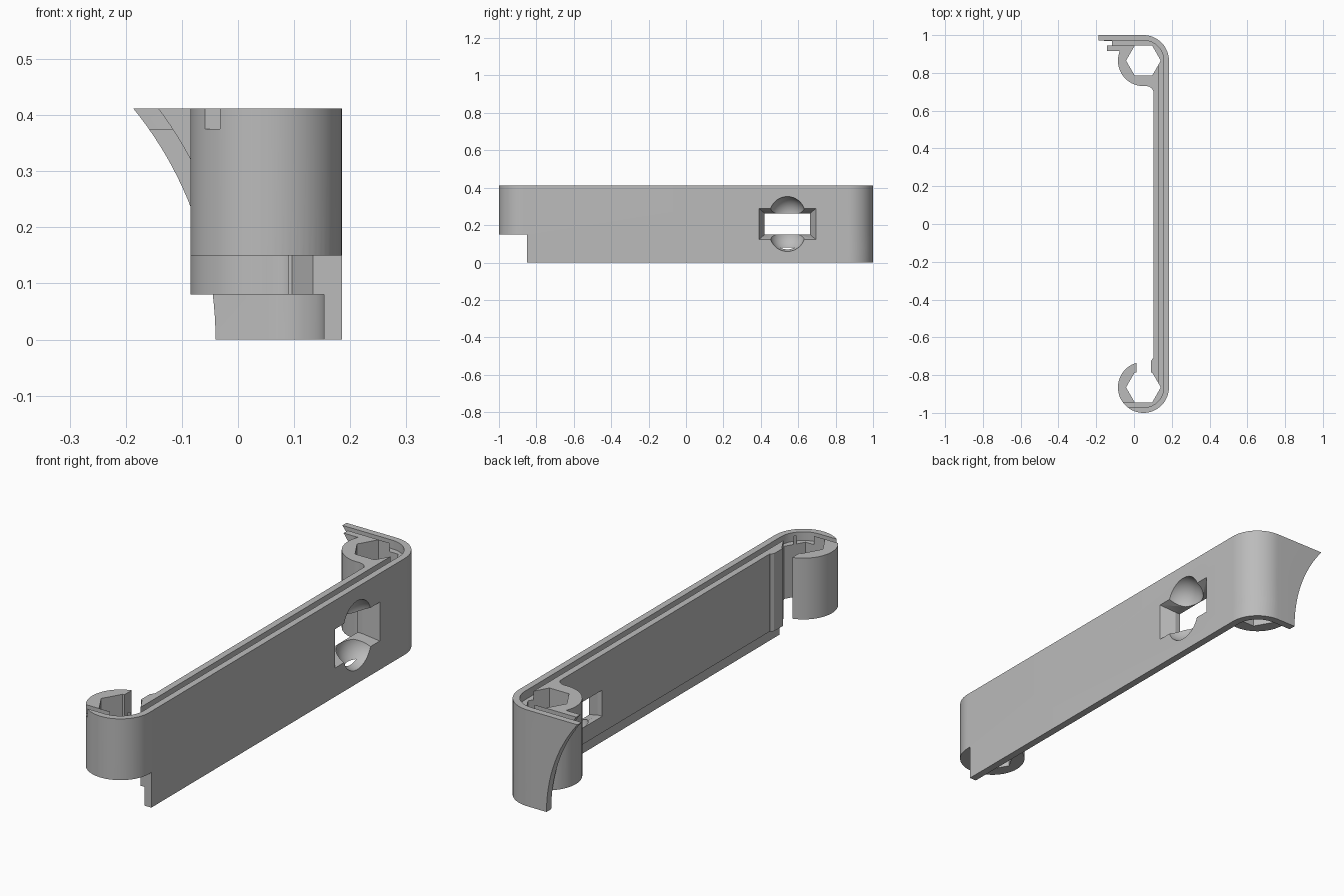
import bpy, bmesh, math
from mathutils import Matrix

if "Cube" in bpy.data.objects:
    bpy.data.objects.remove(bpy.data.objects["Cube"], do_unlink=True)

TOP = 0.412
OUT = 0.185          # outer face of the long wall
CX, CY, R = 0.05, 0.865, 0.135   # boss centre and radius

grey = bpy.data.materials.new("plain_grey")
grey.use_nodes = True
grey.diffuse_color = (0.5, 0.5, 0.5, 1)
grey.node_tree.nodes["Principled BSDF"].inputs["Base Color"].default_value = (0.5, 0.5, 0.5, 1)


def finish(name, bm):
    bmesh.ops.recalc_face_normals(bm, faces=bm.faces)
    mesh = bpy.data.meshes.new(name)
    bm.to_mesh(mesh)
    bm.free()
    mesh.materials.append(grey)
    ob = bpy.data.objects.new(name, mesh)
    bpy.context.collection.objects.link(ob)
    return ob


def prism(name, outline, z0, z1):
    bm = bmesh.new()
    face = bm.faces.new([bm.verts.new((x, y, z0)) for x, y in outline])
    new = bmesh.ops.extrude_face_region(bm, geom=[face])["geom"]
    bmesh.ops.translate(bm, vec=(0, 0, z1 - z0),
                        verts=[g for g in new if isinstance(g, bmesh.types.BMVert)])
    return finish(name, bm)


def arc(cx, cy, r, a0, a1, n):
    angles = [math.radians(a0 + (a1 - a0) * i / n) for i in range(n + 1)]
    return [(cx + r * math.cos(a), cy + r * math.sin(a)) for a in angles]


def box(name, x0, x1, y0, y1, z0, z1):
    return prism(name, [(x0, y0), (x1, y0), (x1, y1), (x0, y1)], z0, z1)


def combine(target, other, op):
    mod = target.modifiers.new("join", 'BOOLEAN')
    mod.operation, mod.solver, mod.object = op, 'EXACT', other
    bpy.context.view_layer.objects.active = target
    bpy.ops.object.modifier_apply(modifier=mod.name)
    bpy.data.objects.remove(other, do_unlink=True)


def rail(offset, front_end):
    # line running parallel to the outer face, from the back flap to the front boss
    return ([(-0.25, 1 - offset)] + arc(CX, CY, R - offset, 90, 0, 16)
            + arc(CX, -CY, R - offset, 0, -90, 16) + [(front_end, offset - 1)])


def band(name, o0, o1, z0, z1, front_end=CX - 0.01):
    return prism(name, rail(o0, front_end) + rail(o1, front_end)[::-1], z0, z1)


def curved_cut(name, radius):
    # large horizontal cylinder that shapes the edge of the back flap
    bm = bmesh.new()
    bmesh.ops.create_cone(bm, cap_ends=True, segments=192, radius1=radius, radius2=radius, depth=0.3,
                          matrix=Matrix.Translation((-0.692, 0.95, 0)) @ Matrix.Rotation(math.pi / 2, 4, 'X'))
    return finish(name, bm)


# Wall: tall outer skin plus a shorter inner layer
body = band("clip_body", 0, 0.032, 0, TOP)
combine(body, curved_cut("flap_edge", 0.652), 'DIFFERENCE')
inner = band("inner_layer", 0.02, 0.083, 0.08, TOP)
combine(inner, curved_cut("inner_flap_edge", 0.687), 'DIFFERENCE')
combine(body, inner, 'UNION')

# Round bosses, and the necks joining them to the wall
for side in (-1, 1):
    combine(body, prism("boss", arc(CX, side * CY, R, 0, 360, 64)[:-1], 0.08, TOP), 'UNION')
neck = arc(0.065, 0.69, 0.04, 90, 0, 8) + [(0.12, 0.69), (0.12, 0.8), (0.05, 0.8), (0.05, 0.731)]
combine(body, prism("back_neck", neck, 0.08, TOP), 'UNION')
front_neck = [(0.09, -0.82), (0.12, -0.82), (0.12, -0.71), (0.1, -0.71), (0.09, -0.725)]
combine(body, prism("front_neck", front_neck, 0.08, TOP), 'UNION')

# Groove in the top edge, hexagonal sockets, boss slot and lower front notch
combine(body, band("groove", 0.028, 0.055, 0.375, 0.5, -0.25), 'DIFFERENCE')
for side in (-1, 1):
    combine(body, prism("socket", arc(CX, side * CY, 0.092, 0, 360, 6)[:-1], -0.1, 0.5), 'DIFFERENCE')
combine(body, box("slot", 0.012, 0.09, -CY, -0.7, -0.1, 0.5), 'DIFFERENCE')
combine(body, box("notch", -0.3, 0.3, -1.1, -0.85, -0.1, 0.15), 'DIFFERENCE')
combine(body, box("boss_trim", -0.3, 0.088, -0.9, -0.6, -0.1, 0.15), 'DIFFERENCE')

# Window that tapers inward, then runs straight through
bm = bmesh.new()
rings = []
for x, hy, hz in ((0.02, 0.121, 0.056), (0.125, 0.121, 0.056), (OUT, 0.152, 0.083), (0.25, 0.152, 0.083)):
    rings.append([bm.verts.new((x, 0.542 + a * hy, 0.206 + b * hz))
                  for a, b in ((-1, -1), (1, -1), (1, 1), (-1, 1))])
for p, q in zip(rings, rings[1:]):
    for i in range(4):
        j = (i + 1) % 4
        bm.faces.new((p[i], p[j], q[j], q[i]))
bm.faces.new(rings[0])
bm.faces.new(rings[-1])
combine(body, finish("window", bm), 'DIFFERENCE')

# Finger dimples above and below the window
for z in (0.154, 0.258):
    bm = bmesh.new()
    bmesh.ops.create_uvsphere(bm, u_segments=48, v_segments=24, radius=0.096,
                              matrix=Matrix.Translation((0.2, 0.542, z)))
    combine(body, finish("dimple", bm), 'DIFFERENCE')

bpy.ops.object.select_all(action='DESELECT')
body.select_set(True)
bpy.context.view_layer.objects.active = body
bpy.ops.object.shade_smooth_by_angle(angle=math.radians(25))
